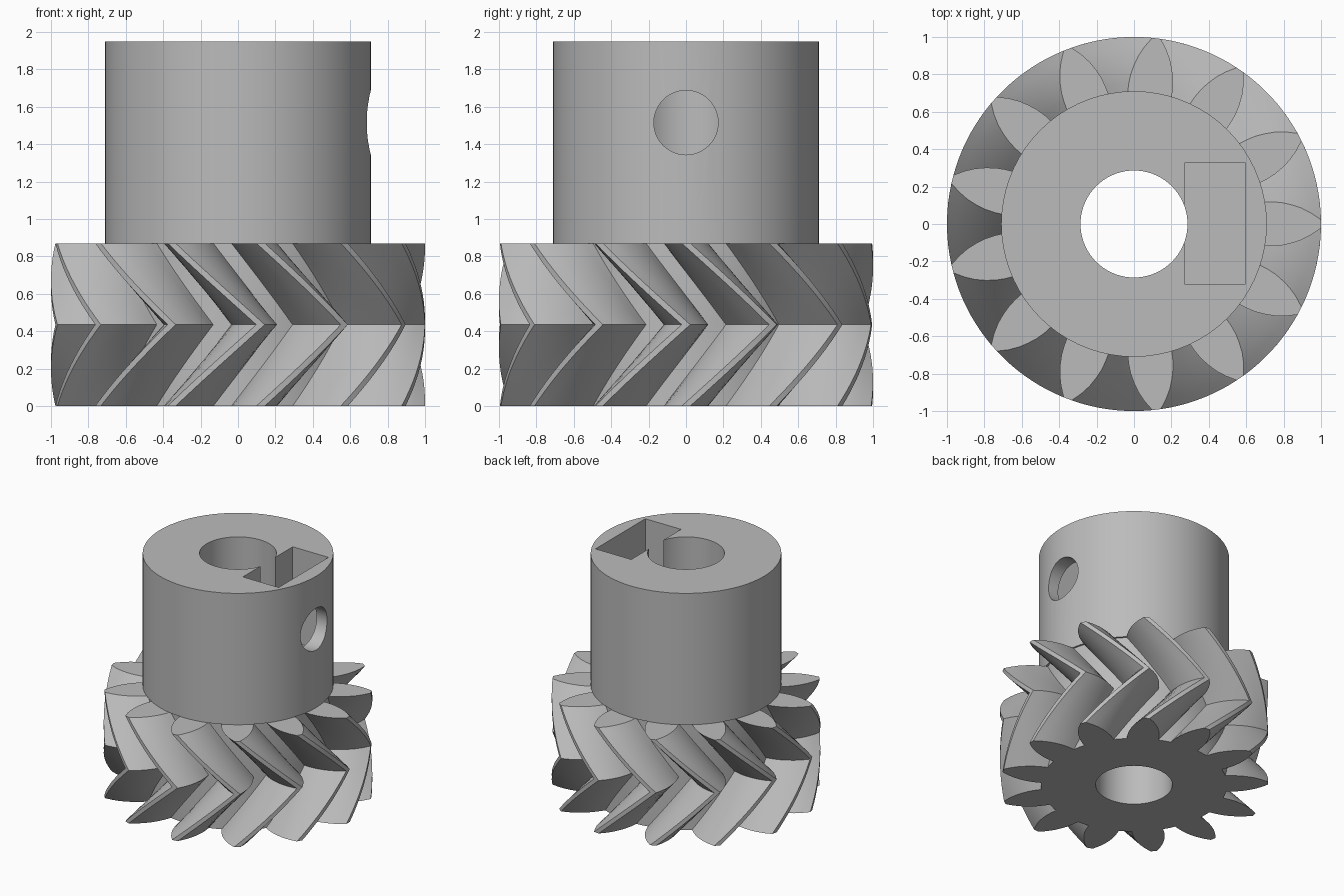
import bpy, bmesh
from math import cos, sin, pi, radians
from mathutils import Matrix

if "Cube" in bpy.data.objects:
    bpy.data.objects.remove(bpy.data.objects["Cube"])

TEETH, PITCH = 13, 2 * pi / 13
GEAR_TOP, HUB_TOP = 0.87, 1.95
HUB_R, BORE_R = 0.71, 0.286

grey = bpy.data.materials.new("grey")
grey.use_nodes = True
grey.diffuse_color = (0.5, 0.5, 0.5, 1)
grey.node_tree.nodes["Principled BSDF"].inputs["Base Color"].default_value = (0.5, 0.5, 0.5, 1)


def make_object(name, bm):
    bmesh.ops.recalc_face_normals(bm, faces=bm.faces)
    mesh = bpy.data.meshes.new(name)
    bm.to_mesh(mesh)
    bm.free()
    mesh.materials.append(grey)
    obj = bpy.data.objects.new(name, mesh)
    bpy.context.collection.objects.link(obj)
    return obj


def cylinder(name, radius, z0, z1, segments=72):
    bm = bmesh.new()
    bmesh.ops.create_cone(bm, cap_ends=True, segments=segments, radius1=radius,
                          radius2=radius, depth=z1 - z0,
                          matrix=Matrix.Translation((0, 0, (z0 + z1) / 2)))
    return make_object(name, bm)


def box(name, x0, x1, y0, y1, z0, z1):
    bm = bmesh.new()
    bmesh.ops.create_cube(bm, size=1)
    bmesh.ops.scale(bm, vec=(x1 - x0, y1 - y0, z1 - z0), verts=bm.verts)
    bmesh.ops.translate(bm, vec=((x0 + x1) / 2, (y0 + y1) / 2, (z0 + z1) / 2), verts=bm.verts)
    return make_object(name, bm)


def cut(target, cutter):
    mod = target.modifiers.new("cut", "BOOLEAN")
    mod.operation, mod.solver, mod.object = "DIFFERENCE", "EXACT", cutter
    bpy.context.view_layer.objects.active = target
    bpy.ops.object.modifier_apply(modifier=mod.name)


def smooth(obj):
    bpy.ops.object.select_all(action="DESELECT")
    obj.select_set(True)
    bpy.context.view_layer.objects.active = obj
    bpy.ops.object.shade_smooth_by_angle(angle=radians(25))


# Tooth flank from root to tip: radius and half angle in degrees
flank = [(0.695, 9.8), (0.75, 9.1), (0.8, 8.2), (0.85, 6.9), (0.9, 5.4), (0.95, 3.5), (1.0, 1.3)]
profile = []
for i in range(TEETH):
    mid = i * PITCH
    profile += [(r, mid - radians(a)) for r, a in flank]
    profile += [(r, mid + radians(a)) for r, a in reversed(flank)]
    profile.append((flank[0][0], mid + PITCH / 2))

# Herringbone gear: the profile twists one pitch to mid height, then back
LAYERS = 20
bm = bmesh.new()
rings = []
for k in range(LAYERS + 1):
    t = k / LAYERS
    twist = PITCH * (1 - abs(2 * t - 1))
    rings.append([bm.verts.new((r * cos(a + twist), r * sin(a + twist), GEAR_TOP * t))
                  for r, a in profile])
n = len(profile)
for low, high in zip(rings, rings[1:]):
    for i in range(n):
        j = (i + 1) % n
        bm.faces.new((low[i], low[j], high[j], high[i]))
bm.faces.new(rings[0][::-1])
bm.faces.new(rings[-1])
gear = make_object("herringbone_gear", bm)

# Hub on top of the gear
hub = cylinder("hub", HUB_R, GEAR_TOP, HUB_TOP)

# Shaft bore, nut slot and sideways screw hole
bore = cylinder("bore_cutter", BORE_R, -0.5, 2.5)
slot = box("nut_slot_cutter", 0.27, 0.595, -0.322, 0.325, 1.17, 2.5)
screw = cylinder("screw_hole_cutter", 0.172, 0.0, 1.0, 48)
screw.data.transform(Matrix.Translation((0, 0, 1.515)) @ Matrix.Rotation(pi / 2, 4, "Y"))

cut(gear, bore)
for cutter in (bore, slot, screw):
    cut(hub, cutter)
for cutter in (bore, slot, screw):
    bpy.data.objects.remove(cutter)

for part in (gear, hub):
    smooth(part)
